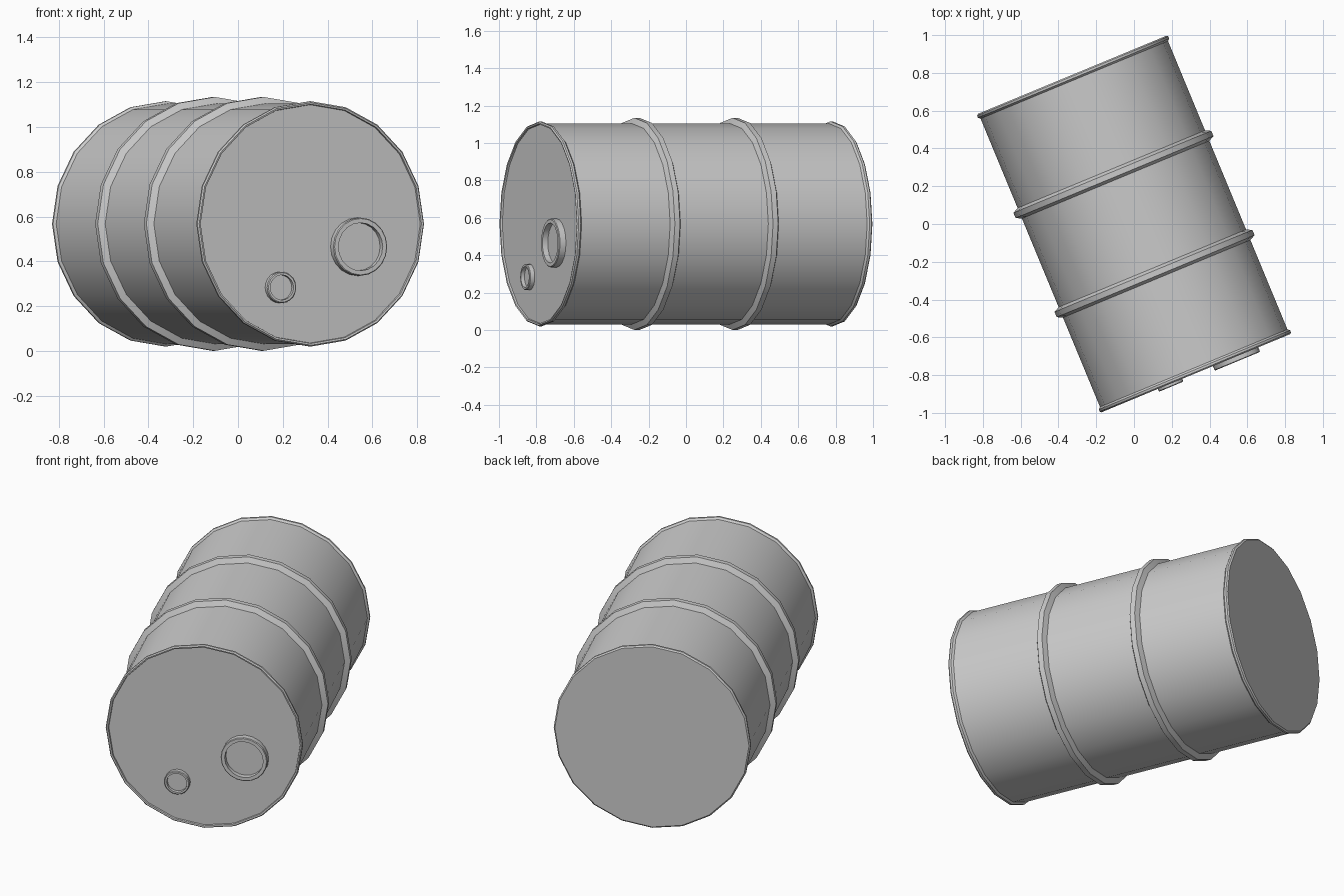
import bpy, bmesh, math
from mathutils import Matrix, Vector

if "Cube" in bpy.data.objects:
    bpy.data.objects.remove(bpy.data.objects["Cube"])

TILT = math.radians(22.5)
U = Vector((math.cos(TILT), math.sin(TILT), 0))      # sideways across the lid
F = Vector((math.sin(TILT), -math.cos(TILT), 0))     # along the axis, to the front
CENTRE_Z = 0.567


def lathe(name, profile, sides, u=0.0, z=CENTRE_Z):
    """Spin (radius, distance along axis) points; radius 0 closes with a flat cap."""
    bm = bmesh.new()
    o = U * u + Vector((0, 0, z))
    rings = []
    for r, t in profile:
        rings.append([bm.verts.new(o + F * t + U * (r * math.cos(a)) + Vector((0, 0, r * math.sin(a))))
                      for a in (2 * math.pi * k / sides for k in range(sides))])
    for a, b in zip(rings, rings[1:]):
        for k in range(sides):
            j = (k + 1) % sides
            bm.faces.new((a[k], a[j], b[j], b[k]))
    bm.faces.new(rings[0])
    bm.faces.new(rings[-1])
    bmesh.ops.recalc_face_normals(bm, faces=bm.faces)
    me = bpy.data.meshes.new(name)
    bm.to_mesh(me)
    bm.free()
    ob = bpy.data.objects.new(name, me)
    bpy.context.collection.objects.link(ob)
    bpy.context.view_layer.objects.active = ob
    ob.select_set(True)
    bpy.ops.object.shade_smooth_by_angle(angle=math.radians(28))
    ob.select_set(False)
    return ob


def rib(t):
    return [(0.537, t - 0.030), (0.567, t - 0.015), (0.567, t + 0.015), (0.537, t + 0.030)]


# Drum shell: back rim, two rolling ribs, front rim and slightly recessed lid
shell = [(0.540, -0.855), (0.548, -0.848), (0.548, -0.836), (0.537, -0.826)]
shell += rib(-0.284) + rib(0.284)
shell += [(0.537, 0.826), (0.548, 0.836), (0.548, 0.848), (0.542, 0.855), (0.534, 0.853), (0.532, 0.843)]
lathe("drum_shell", shell, 20)

# Bung collars on the lid
for name, u, z, r_out, r_in, top in (("large_bung", 0.228, 0.465, 0.130, 0.107, 0.881),
                                     ("small_bung", -0.148, 0.283, 0.070, 0.056, 0.871)):
    lathe(name, [(r_out, 0.840), (r_out, top - 0.004), (r_out - 0.004, top),
                 (r_in, top), (r_in, 0.850)], 20, u, z)
